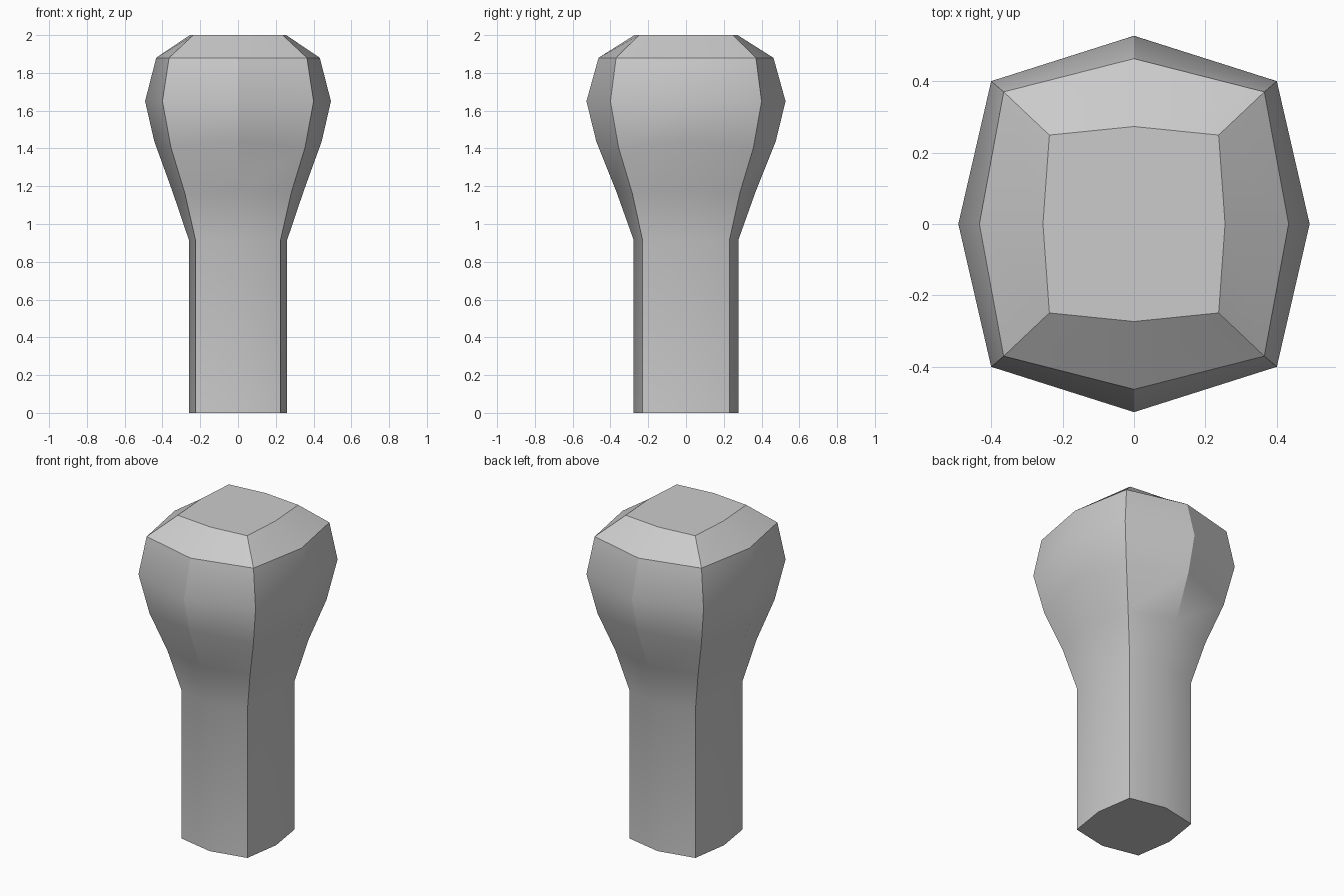
import bpy, bmesh

if "Cube" in bpy.data.objects:
    bpy.data.objects.remove(bpy.data.objects["Cube"])

# Ring profile: mid x, mid y, mid z, corner x, corner y, corner z
rings = [
    (0.26, 0.277, 0.0, 0.225, 0.23, 0.0),
    (0.26, 0.277, 0.915, 0.225, 0.23, 0.915),
    (0.348, 0.37, 1.175, 0.282, 0.285, 1.165),
    (0.443, 0.475, 1.437, 0.355, 0.357, 1.405),
    (0.492, 0.527, 1.65, 0.40, 0.40, 1.65),
    (0.433, 0.463, 1.88, 0.365, 0.37, 1.88),
    (0.255, 0.273, 2.0, 0.237, 0.249, 2.0),
]
# Eight directions round the section, alternating mids and corners
directions = [(1, 0), (1, 1), (0, 1), (-1, 1), (-1, 0), (-1, -1), (0, -1), (1, -1)]

# Knobbed post: skin the rings and cap both ends
bm = bmesh.new()
loops = []
for mx, my, mz, cx, cy, cz in rings:
    loop = []
    for dx, dy in directions:
        corner = dx and dy
        co = (dx * cx, dy * cy, cz) if corner else (dx * mx, dy * my, mz)
        loop.append(bm.verts.new(co))
    loops.append(loop)
for low, high in zip(loops, loops[1:]):
    for i in range(8):
        j = (i + 1) % 8
        bm.faces.new((low[i], low[j], high[j], high[i]))
bm.faces.new(loops[-1])
bm.faces.new(loops[0][::-1])

mesh = bpy.data.meshes.new("knobbed_post")
bm.to_mesh(mesh)
bm.free()
post = bpy.data.objects.new("knobbed_post", mesh)
bpy.context.collection.objects.link(post)

# Smooth gentle bends, keep hard edges
bpy.context.view_layer.objects.active = post
post.select_set(True)
bpy.ops.object.shade_smooth_by_angle(angle=0.52)
